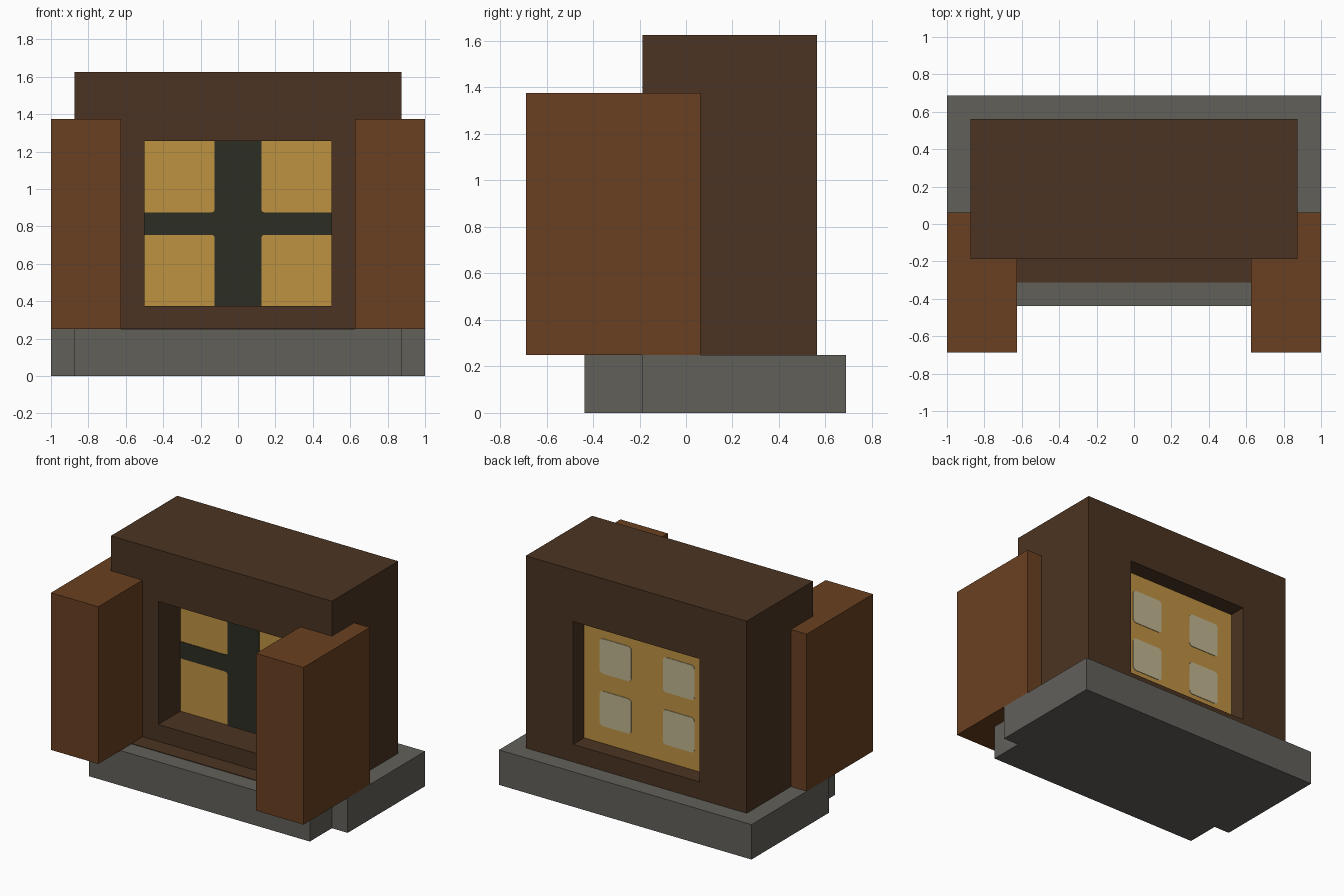
import bpy
import bmesh
from math import sin, cos, pi
from mathutils import Vector

if "Cube" in bpy.data.objects:
    bpy.data.objects.remove(bpy.data.objects["Cube"], do_unlink=True)


def make_material(name, hex_code):
    def linear(c):
        return c / 12.92 if c <= 0.04045 else ((c + 0.055) / 1.055) ** 2.4
    rgb = [linear(int(hex_code[i:i + 2], 16) / 255) for i in (0, 2, 4)]
    mat = bpy.data.materials.new(name)
    mat.use_nodes = True
    mat.diffuse_color = (*rgb, 1)
    mat.node_tree.nodes["Principled BSDF"].inputs["Base Color"].default_value = (*rgb, 1)
    return mat


STONE = make_material("grey stone", "62605A")
DARK_WOOD = make_material("dark brown wood", "4B3422")
RED_WOOD = make_material("red brown wood", "6A4021")
GOLD = make_material("warm gold glass", "BF9242")
BLACK = make_material("dark green bars", "2C2E24")
PALE = make_material("pale glass", "C0B691")


def finish(name, bm, mat):
    bmesh.ops.recalc_face_normals(bm, faces=bm.faces)
    mesh = bpy.data.meshes.new(name)
    bm.to_mesh(mesh)
    bm.free()
    mesh.materials.append(mat)
    obj = bpy.data.objects.new(name, mesh)
    bpy.context.collection.objects.link(obj)
    return obj


def box(name, low, high, mat):
    bm = bmesh.new()
    bmesh.ops.create_cube(bm, size=1)
    low, high = Vector(low), Vector(high)
    for v in bm.verts:
        v.co = (low + high) / 2 + v.co * (high - low)
    return finish(name, bm, mat)


def prism(name, points, offset, mat):
    """Extrude a flat outline along an offset."""
    bm = bmesh.new()
    face = bm.faces.new([bm.verts.new(p) for p in points])
    extruded = bmesh.ops.extrude_face_region(bm, geom=[face], use_keep_orig=True)
    moved = [g for g in extruded["geom"] if isinstance(g, bmesh.types.BMVert)]
    bmesh.ops.translate(bm, vec=offset, verts=moved)
    return finish(name, bm, mat)


# Main dimensions
FLOOR, TOP = 0.25, 1.625
FRONT, BACK = -0.1875, 0.5625
GLASS_FRONT, GLASS_BACK = 0.0625, 0.4375
WIN_X, WIN_LOW, WIN_HIGH = 0.5, 0.375, 1.255
PLATE = 0.004

# Stone base with a narrower front step
half = [(1, 0.6875), (1, FRONT), (0.875, FRONT), (0.875, -0.4375)]
outline = half + [(-x, y) for x, y in reversed(half)]
prism("stone_base", [(x, y, 0) for x, y in outline], (0, 0, FLOOR), STONE)


# Wall block with a window opening running through it
def ring(bm, w, low, high, y):
    return [bm.verts.new((x, y, z)) for x, z in ((-w, low), (w, low), (w, high), (-w, high))]


bm = bmesh.new()
rings = [ring(bm, 0.875, FLOOR, TOP, FRONT), ring(bm, WIN_X, WIN_LOW, WIN_HIGH, FRONT),
         ring(bm, WIN_X, WIN_LOW, WIN_HIGH, BACK), ring(bm, 0.875, FLOOR, TOP, BACK)]
for i in range(4):
    a, b = rings[i], rings[(i + 1) % 4]
    for j in range(4):
        k = (j + 1) % 4
        bm.faces.new((a[j], a[k], b[k], b[j]))
finish("wall_block", bm, DARK_WOOD)

# Thin wooden strip on the step below the window
box("front_sill", (-0.625, -0.3125, FLOOR), (0.625, FRONT, FLOOR + PLATE), DARK_WOOD)

# Open shutters on both sides
for side, name in ((1, "left_shutter"), (-1, "right_shutter")):
    xs = sorted((side * 0.625, side))
    box(name, (xs[0], -0.6875, FLOOR), (xs[1], 0.0625, 1.375), RED_WOOD)

# Glass block set inside the opening
box("window_glass", (-WIN_X, GLASS_FRONT, WIN_LOW), (WIN_X, GLASS_BACK, WIN_HIGH), GOLD)

# Dark cross bars with small filleted inner corners
mid = (WIN_LOW + WIN_HIGH) / 2
reach = (WIN_HIGH - WIN_LOW) / 2
bar_x, bar_z, r = 0.125, 0.06, 0.016
quarter = [(WIN_X, bar_z)]
quarter += [(bar_x + r - r * sin(t * pi / 6), bar_z + r - r * cos(t * pi / 6)) for t in range(4)]
quarter += [(bar_x, reach)]
upper = quarter + [(-x, z) for x, z in reversed(quarter)]
cross = upper + [(x, -z) for x, z in reversed(upper)]
prism("window_cross", [(x, GLASS_FRONT, mid + z) for x, z in cross], (0, -PLATE, 0), BLACK)

# Four pale rounded panes on the back of the glass
size, r = 0.125, 0.025
for cx, side in ((0.25, "left"), (-0.25, "right")):
    for cz, level in ((0.625, "lower"), (1.0, "upper")):
        pts = []
        for q, (sx, sz) in enumerate(((1, 1), (-1, 1), (-1, -1), (1, -1))):
            for t in range(4):
                a = q * pi / 2 + t * pi / 6
                pts.append((cx + sx * (size - r) + r * cos(a), GLASS_BACK,
                            cz + sz * (size - r) + r * sin(a)))
        prism(f"back_pane_{level}_{side}", pts, (0, PLATE, 0), PALE)
